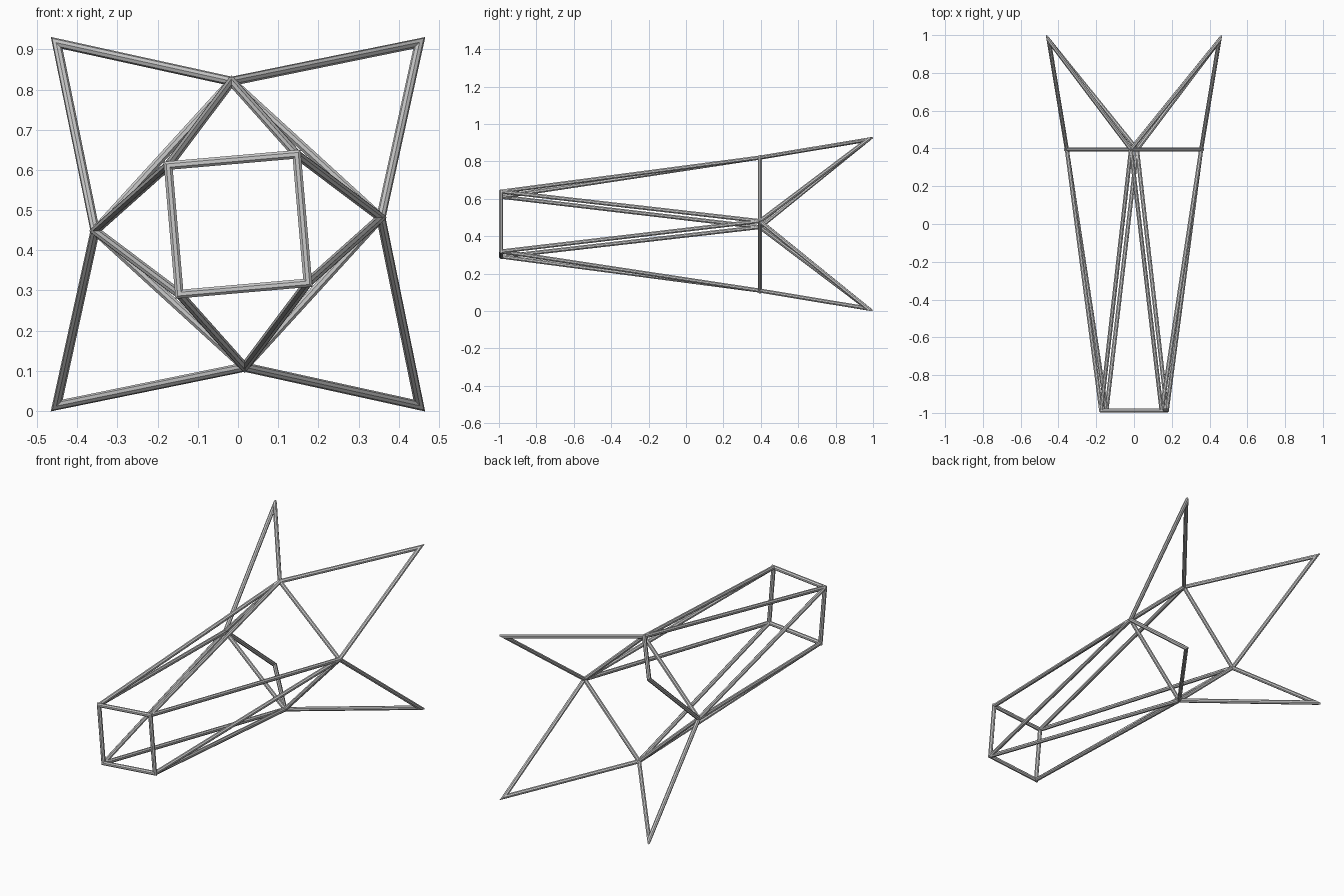
import bpy, bmesh, math
from mathutils import Vector

if "Cube" in bpy.data.objects:
    bpy.data.objects.remove(bpy.data.objects["Cube"], do_unlink=True)

SIDES = 8
RADIUS = 0.0115
CENTRE_Z = 0.465

steel = bpy.data.materials.new("light grey steel")
steel.use_nodes = True
steel.diffuse_color = (0.6, 0.6, 0.6, 1)
steel.node_tree.nodes["Principled BSDF"].inputs["Base Color"].default_value = steel.diffuse_color


def add_rod(bm, a, b, cut_a, cut_b, up):
    """Prism from a to b, its ends sliced by planes with the given normals."""
    along = (b - a).normalized()
    side = along.cross(up).normalized()
    top = side.cross(along)
    rings = []
    for point, cut in ((a, cut_a or along), (b, cut_b or along)):
        ring = []
        for i in range(SIDES):
            t = 2 * math.pi * (i + 0.5) / SIDES
            off = (side * math.cos(t) + top * math.sin(t)) * RADIUS
            ring.append(bm.verts.new(point + off - along * (off.dot(cut) / along.dot(cut))))
        rings.append(ring)
    for i in range(SIDES):
        j = (i + 1) % SIDES
        bm.faces.new((rings[0][i], rings[0][j], rings[1][j], rings[1][i]))
    bm.faces.new(rings[0])
    bm.faces.new(rings[1])


def frame(name, points, closed):
    """Flat frame of rods with mitred corners."""
    bm = bmesh.new()
    n = len(points)
    up = (points[1] - points[0]).cross(points[2] - points[1]).normalized()

    def mitre(i):
        if not closed and i in (0, n - 1):
            return None
        p = points[i % n]
        before = (p - points[(i - 1) % n]).normalized()
        after = (points[(i + 1) % n] - p).normalized()
        return (before + after).normalized()

    for i in range(n if closed else n - 1):
        add_rod(bm, points[i], points[(i + 1) % n], mitre(i), mitre(i + 1), up)
    finish(name, bm)


def finish(name, bm):
    bmesh.ops.recalc_face_normals(bm, faces=bm.faces)
    mesh = bpy.data.meshes.new(name)
    bm.to_mesh(mesh)
    bm.free()
    mesh.materials.append(steel)
    bpy.context.collection.objects.link(bpy.data.objects.new(name, mesh))


def ring_points(radius, y, first_angle):
    angles = [math.radians(first_angle + 90 * k) for k in range(4)]
    return [Vector((radius * math.cos(t), y, CENTRE_Z + radius * math.sin(t))) for t in angles]


# Corner points of the front square, the middle square and the rear tips
front = ring_points(0.227, -0.988, 50)
middle = ring_points(0.356, 0.395, 2.6)
tips = ring_points(0.638, 0.972, 45)

frame("front_square", front, True)
frame("middle_square", middle, True)

# Long rods: each middle corner runs to its two nearest front corners
bm = bmesh.new()
for k in range(4):
    for corner in (front[k], front[k - 1]):
        outward = middle[k] - Vector((0, middle[k].y, CENTRE_Z))
        square_cut = Vector((0, 1, 0))
        add_rod(bm, corner, middle[k], square_cut, None, outward)
finish("body_rods", bm)

# Four pointed rear fins
names = ("upper_left", "upper_right", "lower_right", "lower_left")
for k, name in enumerate(names):
    frame(name + "_fin", [middle[k], tips[k], middle[(k + 1) % 4]], False)
